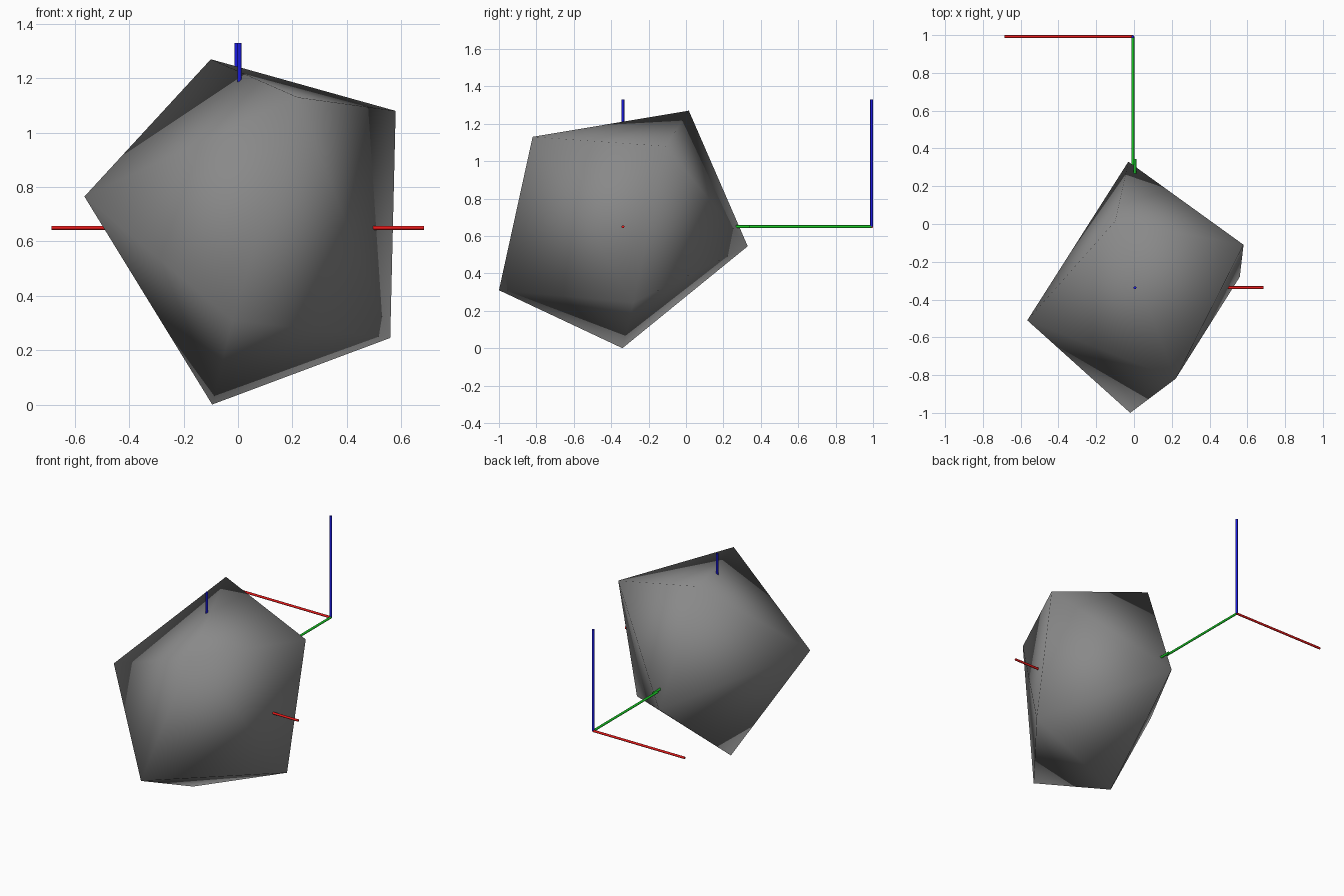
import bpy, bmesh
from mathutils import Vector

if "Cube" in bpy.data.objects:
    bpy.data.objects.remove(bpy.data.objects["Cube"])


def material(name, rgb):
    m = bpy.data.materials.new(name)
    m.diffuse_color = (*rgb, 1.0)
    m.use_nodes = True
    m.node_tree.nodes["Principled BSDF"].inputs["Base Color"].default_value = m.diffuse_color
    return m


grey = material("stone grey", (0.25, 0.25, 0.25))
AXES = [
    ("red", Vector((1, 0, 0)), material("axis red", (0.8, 0.01, 0.01))),
    ("green", Vector((0, 1, 0)), material("axis green", (0.01, 0.6, 0.02))),
    ("blue", Vector((0, 0, 1)), material("axis blue", (0.01, 0.01, 0.75))),
]


def add_object(name, bm, mat):
    bmesh.ops.recalc_face_normals(bm, faces=bm.faces)
    mesh = bpy.data.meshes.new(name)
    bm.to_mesh(mesh)
    bm.free()
    mesh.materials.append(mat)
    ob = bpy.data.objects.new(name, mesh)
    bpy.context.collection.objects.link(ob)
    return ob


# Faceted stone: eight corners wrapped in a hull, smooth shaded throughout
corners = [
    (-0.10, 0.015, 1.27), (0.58, -0.11, 1.08), (0.56, -0.28, 0.245),
    (-0.095, -0.34, 0.0), (-0.565, -0.51, 0.765), (-0.02, -1.0, 0.31),
    (-0.03, 0.33, 0.545), (0.22, -0.82, 1.13),
]
bm = bmesh.new()
hull_verts = [bm.verts.new(c) for c in corners]
bmesh.ops.convex_hull(bm, input=hull_verts)
stone = add_object("stone", bm, grey)
for p in stone.data.polygons:
    p.use_smooth = True


# Thin rod between two points
def rod(name, start, direction, length, mat, radius=0.0075):
    bm = bmesh.new()
    bmesh.ops.create_cone(bm, cap_ends=True, segments=12, radius1=radius,
                          radius2=radius, depth=length)
    rot = direction.to_track_quat('Z', 'Y')
    for v in bm.verts:
        v.co = rot @ v.co + start + direction * (length / 2)
    ob = add_object(name, bm, mat)
    for p in ob.data.polygons:
        p.use_smooth = len(p.vertices) == 4


# Two axis markers; the rear one is turned half way round about z
for label, origin, turn in (("inner", Vector((0.005, -0.337, 0.65)), 1),
                            ("rear", Vector((-0.006, 0.992, 0.65)), -1)):
    for colour, d, mat in AXES:
        direction = Vector((d.x * turn, d.y * turn, d.z))
        rod(f"{label}_{colour}_rod", origin, direction, 0.68, mat)
